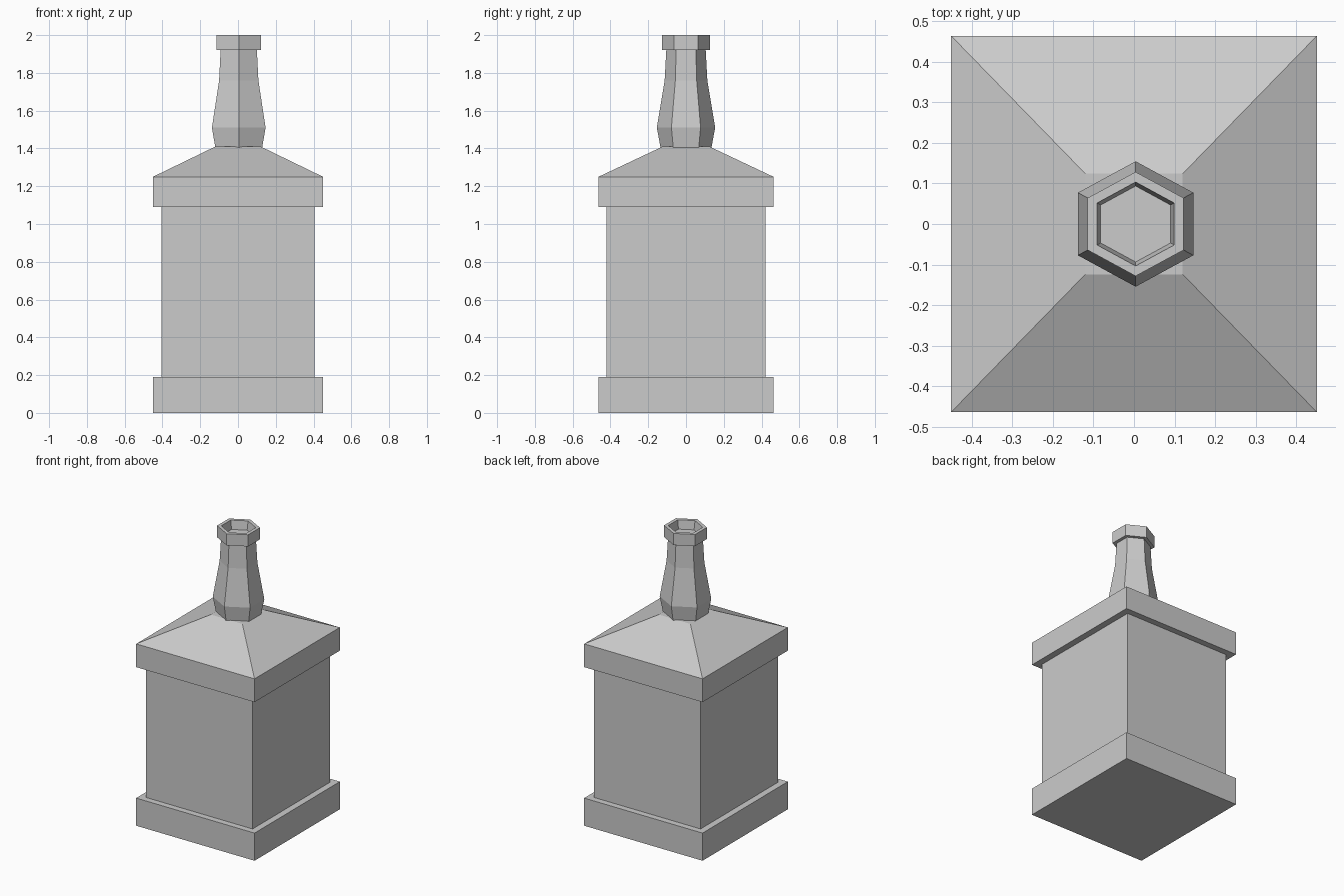
import bpy, bmesh, math

if "Cube" in bpy.data.objects:
    bpy.data.objects.remove(bpy.data.objects["Cube"])


def loft(name, rings, cap_ends=True):
    """Skin a list of equal-length rings into a closed solid."""
    bm = bmesh.new()
    loops = [[bm.verts.new(p) for p in ring] for ring in rings]
    n = len(loops[0])
    for a, b in zip(loops, loops[1:]):
        for i in range(n):
            j = (i + 1) % n
            bm.faces.new((a[i], a[j], b[j], b[i]))
    bm.faces.new(loops[0][::-1])
    bm.faces.new(loops[-1])
    bmesh.ops.recalc_face_normals(bm, faces=bm.faces)
    mesh = bpy.data.meshes.new(name)
    bm.to_mesh(mesh)
    bm.free()
    obj = bpy.data.objects.new(name, mesh)
    bpy.context.collection.objects.link(obj)
    return obj


def rect(hx, hy, z):
    return [(-hx, -hy, z), (hx, -hy, z), (hx, hy, z), (-hx, hy, z)]


def hexagon(hx, z):
    # corners on the y axis, flats facing x, slightly wide in x
    r = hx / 0.92
    pts = []
    for i in range(6):
        a = math.radians(90 + 60 * i)
        pts.append((0.004 + math.cos(a) * hx / math.cos(math.radians(30)),
                    r * math.sin(a), z))
    return pts


# Square body: base band, recessed walls, top band and sloping shoulder
loft("bottle_body", [
    rect(0.45, 0.463, 0), rect(0.45, 0.463, 0.19),
    rect(0.405, 0.42, 0.19), rect(0.405, 0.42, 1.09),
    rect(0.45, 0.463, 1.09), rect(0.45, 0.463, 1.25),
    rect(0.12, 0.124, 1.41)])

# Six-sided neck with flared rim and shallow tapered mouth
neck_profile = [(0.124, 1.405), (0.142, 1.51), (0.104, 1.76), (0.096, 1.92),
                (0.118, 1.92), (0.118, 2.0), (0.095, 2.0), (0.086, 1.94)]
loft("bottle_neck", [hexagon(h, z) for h, z in neck_profile])
